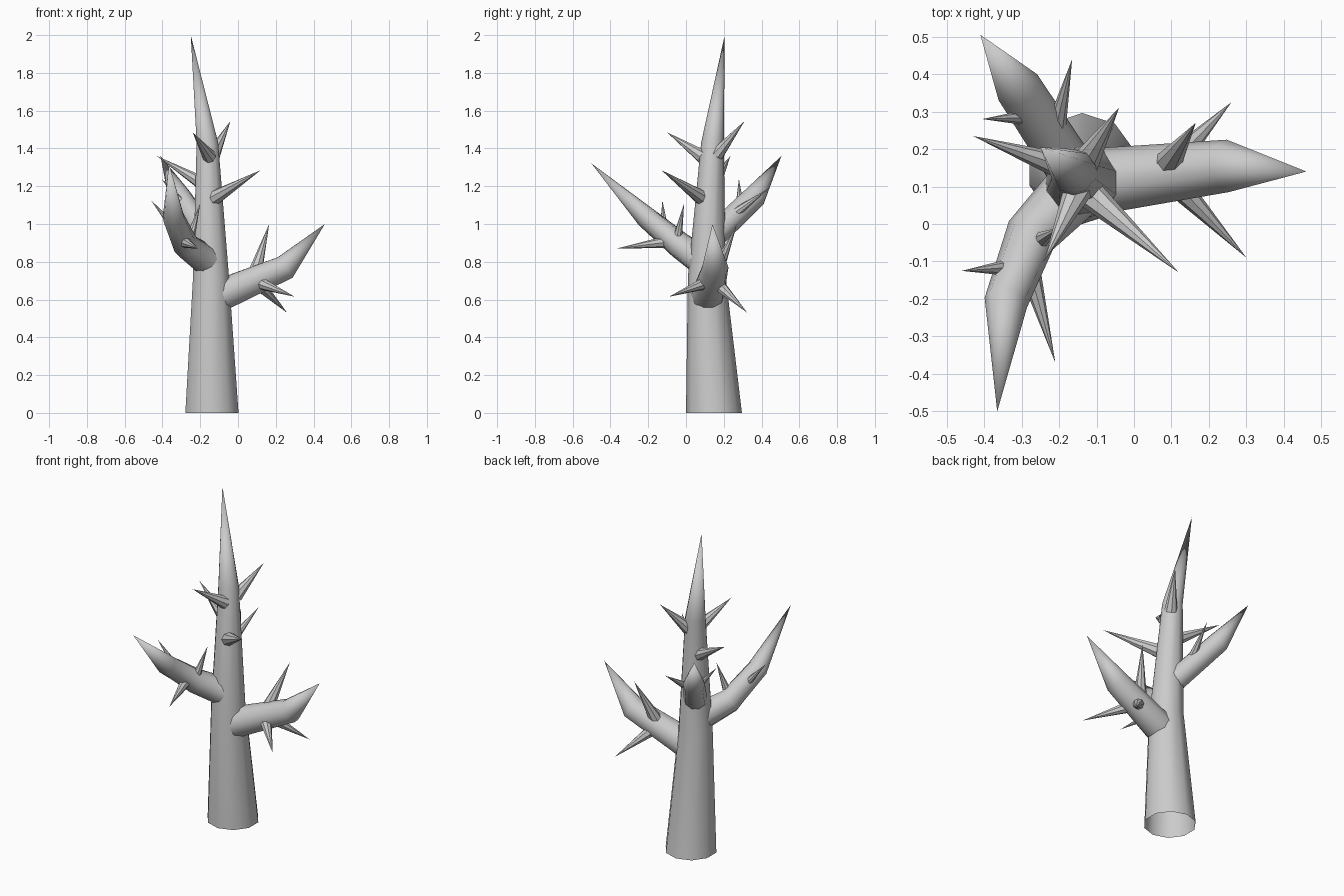
import bpy, bmesh, math
from mathutils import Vector

if "Cube" in bpy.data.objects:
    bpy.data.objects.remove(bpy.data.objects["Cube"])


def limb(name, path, radii, tip, sides, flat_rings=False):
    """Open-ended tapered tube along a path, closed by a sharp tip."""
    pts = [Vector(p) for p in path] + [Vector(tip)]
    bm = bmesh.new()
    rings = []
    for i, r in enumerate(radii):
        ahead = (pts[i + 1] - pts[i]).normalized()
        back = (pts[i] - pts[i - 1]).normalized() if i else ahead
        axis = Vector((0, 0, 1)) if flat_rings else (ahead + back).normalized()
        ref = Vector((1, 0, 0)) if flat_rings else Vector((0, 0, 1))
        u = (ref - axis * ref.dot(axis)).normalized()
        v = axis.cross(u)
        ring = []
        for k in range(sides):
            a = 2 * math.pi * k / sides + math.pi / 2
            ring.append(bm.verts.new(pts[i] + r * (math.cos(a) * u + math.sin(a) * v)))
        rings.append(ring)
    for lo, hi in zip(rings, rings[1:]):
        for k in range(sides):
            n = (k + 1) % sides
            bm.faces.new((lo[k], lo[n], hi[n], hi[k]))
    apex = bm.verts.new(pts[-1])
    for k in range(sides):
        bm.faces.new((rings[-1][k], rings[-1][(k + 1) % sides], apex))
    mesh = bpy.data.meshes.new(name)
    bm.to_mesh(mesh)
    bm.free()
    ob = bpy.data.objects.new(name, mesh)
    bpy.context.collection.objects.link(ob)
    bpy.ops.object.select_all(action='DESELECT')
    ob.select_set(True)
    bpy.context.view_layer.objects.active = ob
    bpy.ops.object.shade_smooth_by_angle(angle=math.radians(40))
    return ob


# Trunk, open underneath
limb("trunk", [(-.138, .148, 0), (-.143, .11, .72), (-.162, .14, 1.43)],
     [.148, .1, .06], (-.25, .205, 2), 10, flat_rings=True)

# Three main branches
limb("branch_right", [(-.09, .115, .625), (.25, .155, .77)],
     [.088, .07], (.46, .14, 1.0), 10)
limb("branch_back", [(-.17, .15, .94), (-.31, .365, 1.145)],
     [.066, .062], (-.41, .505, 1.36), 10)
limb("branch_front", [(-.17, .08, .81), (-.275, -.03, .885), (-.342, -.21, 1.035)],
     [.08, .07, .058], (-.365, -.5, 1.32), 10)

# Thorns: base, tip, base radius
thorns = {
    "trunk_thorn": [
        ((-.13, .09, 1.135), (.12, -.13, 1.285), .042),
        ((-.18, .15, 1.21), (-.43, .235, 1.36), .038),
        ((-.13, .165, 1.37), (-.04, .31, 1.545), .038),
        ((-.15, .09, 1.355), (-.24, -.1, 1.485), .038)],
    "right_thorn": [
        ((.11, .11, .69), (.30, -.09, .615), .035),
        ((.11, .17, .68), (.26, .325, .53), .035),
        ((.09, .16, .74), (.165, .27, 1.0), .038)],
    "back_thorn": [
        ((-.26, .285, 1.07), (-.405, .28, 1.24), .026),
        ((-.21, .25, 1.05), (-.165, .44, 1.19), .028)],
    "front_thorn": [
        ((-.32, -.115, .96), (-.46, -.125, 1.125), .025),
        ((-.285, -.1, .905), (-.21, -.37, .87), .032),
        ((-.26, -.05, .90), (-.2, -.01, 1.11), .028)],
}
for name, items in thorns.items():
    for i, (base, tip, r) in enumerate(items, 1):
        limb(f"{name}_{i}", [base], [r], tip, 8)
